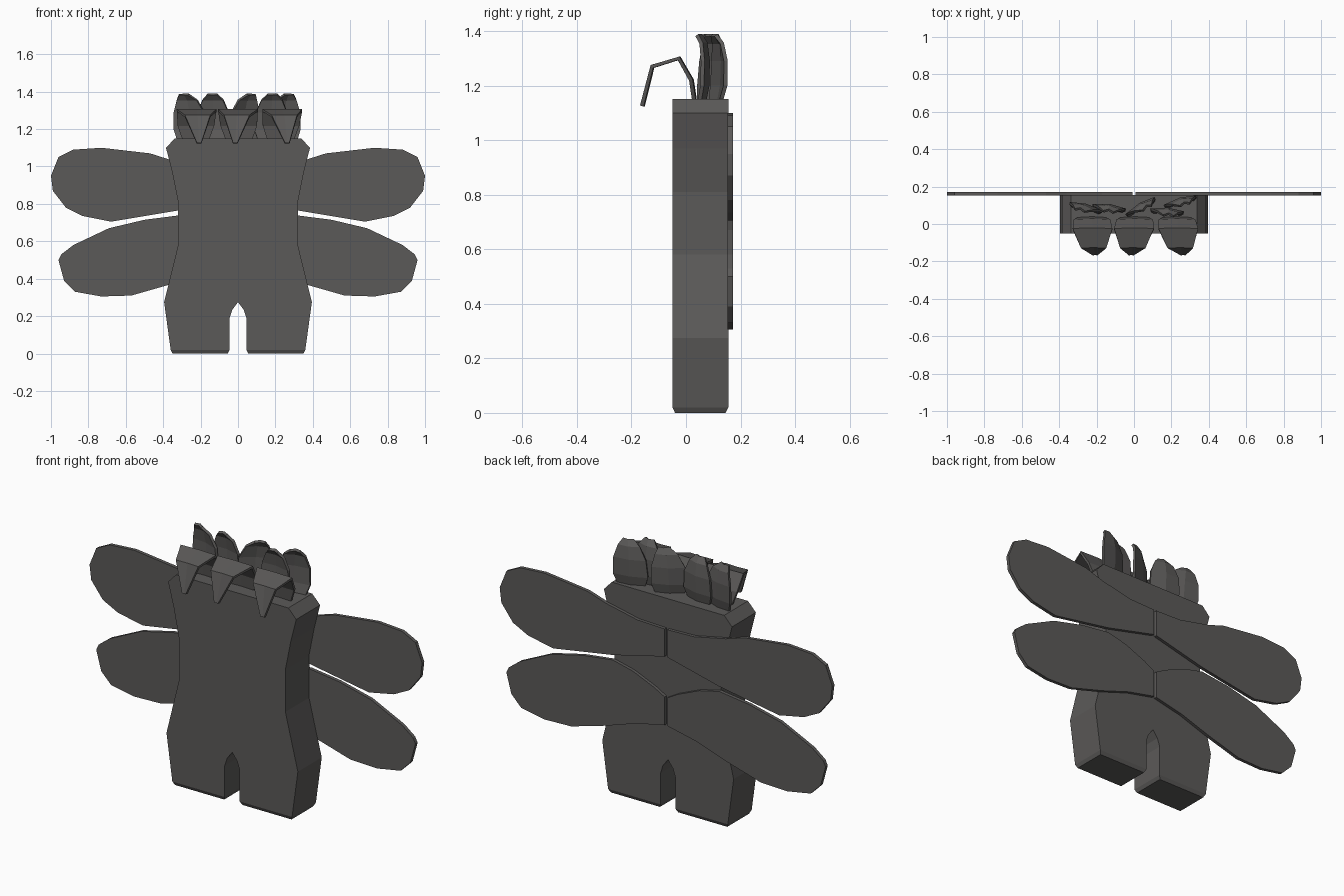
import bpy, bmesh, math
from mathutils import Matrix, Vector

if "Cube" in bpy.data.objects:
    bpy.data.objects.remove(bpy.data.objects["Cube"])

grey = bpy.data.materials.new("dark grey")
grey.diffuse_color = (0.105, 0.101, 0.098, 1)
grey.use_nodes = True
grey.node_tree.nodes["Principled BSDF"].inputs["Base Color"].default_value = grey.diffuse_color


def finish(bm, name):
    bmesh.ops.recalc_face_normals(bm, faces=bm.faces)
    me = bpy.data.meshes.new(name)
    bm.to_mesh(me)
    bm.free()
    me.materials.append(grey)
    ob = bpy.data.objects.new(name, me)
    bpy.context.collection.objects.link(ob)
    return ob


def slab(points, y0, y1):
    """Extrude an x/z outline from y0 to y1."""
    bm = bmesh.new()
    face = bm.faces.new([bm.verts.new((x, y0, z)) for x, z in points])
    ext = bmesh.ops.extrude_face_region(bm, geom=[face])
    verts = [g for g in ext["geom"] if isinstance(g, bmesh.types.BMVert)]
    bmesh.ops.translate(bm, verts=verts, vec=(0, y1 - y0, 0))
    bmesh.ops.recalc_face_normals(bm, faces=bm.faces)
    return bm


# Body with two short legs: half outline mirrored about x = 0
half = [(0.03, 0.235), (0.045, 0.19), (0.045, 0.02), (0.36, 0.02), (0.395, 0.275),
        (0.32, 0.58), (0.32, 0.81), (0.352, 0.97), (0.385, 1.10), (0.338, 1.15)]
outline = [(0, 0.275)] + half + [(-x, z) for x, z in reversed(half)]
bm = slab(outline, -0.05, 0.155)
# Chamfered soles
soles = [f for f in bm.faces if f.normal.z < -0.9 and f.calc_center_median().z < 0.05]
bmesh.ops.inset_individual(bm, faces=soles, thickness=0.014)
bmesh.ops.translate(bm, verts=list({v for f in soles for v in f.verts}), vec=(0, 0, -0.02))
finish(bm, "body")

# Four thin wings on the back
upper = [(0.008, 0.84), (0.32, 0.765), (0.68, 0.705), (0.83, 0.735), (0.92, 0.78),
         (0.99, 0.87), (1.0, 0.95), (0.96, 1.05), (0.88, 1.09), (0.73, 1.10),
         (0.47, 1.07), (0.36, 1.035), (0.17, 0.995), (0.008, 0.99)]
lower = [(0.008, 0.467), (0.18, 0.43), (0.36, 0.37), (0.57, 0.31), (0.73, 0.305),
         (0.87, 0.33), (0.93, 0.39), (0.96, 0.50), (0.945, 0.53), (0.88, 0.58),
         (0.69, 0.67), (0.50, 0.715), (0.32, 0.738), (0.20, 0.71), (0.07, 0.655),
         (0.008, 0.62)]
for name, pts in (("upper_wing", upper), ("lower_wing", lower)):
    for side, s in (("right", 1), ("left", -1)):
        finish(slab([(s * x, z) for x, z in pts], 0.153, 0.172), f"{name}_{side}")


def petal(name, rows, x, y, yaw=0, lean=0, fold=0.012, thick=0.014):
    """Creased leaf; rows are (y, z, half width), lean shifts the tip in x."""
    bm = bmesh.new()
    turn = Matrix.Rotation(math.radians(yaw), 3, 'Z')
    grid = []
    for i, (ry, rz, w) in enumerate(rows):
        dx = lean * (i / (len(rows) - 1)) ** 2
        grid.append([bm.verts.new(turn @ Vector((dx + k * w, ry + (0 if k else fold), rz))
                                  + Vector((x, y, 0))) for k in (-1, 0, 1)])
    for a, b in zip(grid, grid[1:]):
        for k in range(2):
            bm.faces.new((a[k], a[k + 1], b[k + 1], b[k]))
    ob = finish(bm, name)
    mod = ob.modifiers.new("thickness", 'SOLIDIFY')
    mod.thickness = thick
    mod.offset = 0


# Front petals curl forward over the edge
curl = [(0.03, 1.14, 0.07), (0.018, 1.22, 0.098), (-0.027, 1.30, 0.106),
        (-0.125, 1.27, 0.068), (-0.162, 1.125, 0.012)]
for i, (x, lean) in enumerate(((-0.226, 0.018), (0.005, -0.02), (0.228, 0.035))):
    petal(f"front_petal_{i + 1}", curl, x, 0, 0, lean, fold=0.004)

# Back petals stand upright at varied angles
upright = [(0, 1.14, 0.07), (0.012, 1.20, 0.09), (0.014, 1.29, 0.084),
           (0.006, 1.355, 0.056), (-0.012, 1.385, 0.026)]
for i, (x, y, yaw, lean) in enumerate(((-0.258, 0.075, -14, -0.03), (-0.135, 0.075, -8, 0),
                                       (0.04, 0.08, 30, 0.03), (0.175, 0.055, -5, 0.01),
                                       (0.25, 0.108, 16, 0.02))):
    petal(f"back_petal_{i + 1}", upright, x, y, yaw, lean)
